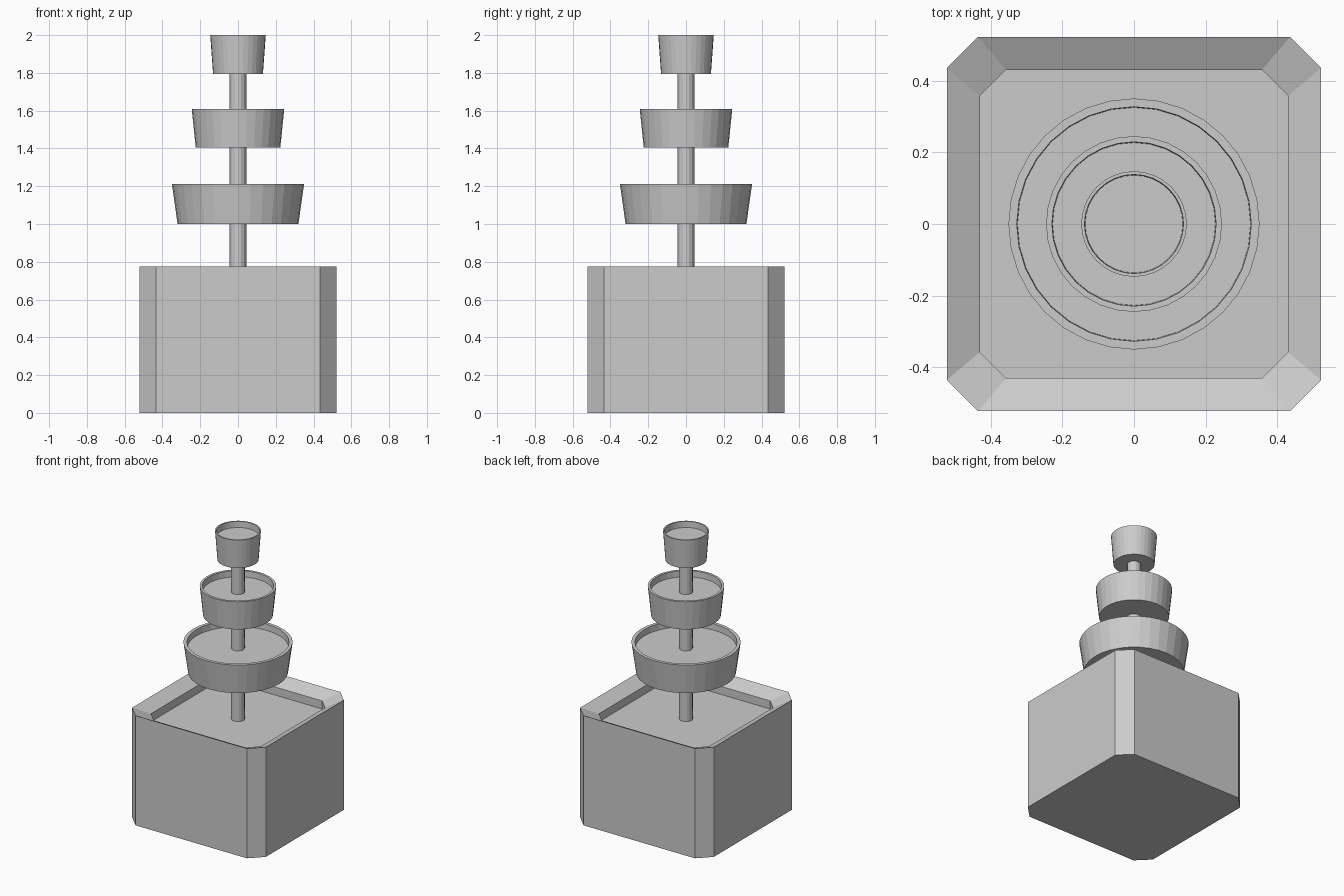
import bpy, bmesh
from math import cos, sin, tau

if "Cube" in bpy.data.objects:
    bpy.data.objects.remove(bpy.data.objects["Cube"])


def loft(name, rings):
    """Skin a closed solid through a list of equal-length point rings."""
    bm = bmesh.new()
    loops = [[bm.verts.new(p) for p in ring] for ring in rings]
    n = len(loops[0])
    for a, b in zip(loops, loops[1:]):
        for i in range(n):
            j = (i + 1) % n
            bm.faces.new((a[i], a[j], b[j], b[i]))
    bm.faces.new(loops[0][::-1])
    bm.faces.new(loops[-1])
    bmesh.ops.recalc_face_normals(bm, faces=bm.faces[:])
    mesh = bpy.data.meshes.new(name)
    bm.to_mesh(mesh)
    bm.free()
    obj = bpy.data.objects.new(name, mesh)
    bpy.context.collection.objects.link(obj)
    return obj


def octagon(half, corner, z):
    """Square ring with chamfered corners."""
    return [(half, -corner, z), (half, corner, z), (corner, half, z), (-corner, half, z),
            (-half, corner, z), (-half, -corner, z), (-corner, -half, z), (corner, -half, z)]


def circle(r, z, n=32):
    return [(r * cos(tau * i / n), r * sin(tau * i / n), z) for i in range(n)]


# Chamfered basin with inward-sloping rim and sunken surface
loft("basin", [octagon(0.522, 0.435, 0), octagon(0.522, 0.435, 0.775),
               octagon(0.43, 0.357, 0.727), octagon(0.43, 0.357, 0.67)])

# Central pole
loft("pole", [circle(0.044, 0.66, 16), circle(0.044, 1.80, 16)])

# Tapered bowls: bottom z, top z, bottom radius, top radius, inner radius
bowls = [("lower_bowl", 1.0, 1.212, 0.32, 0.35, 0.327),
         ("middle_bowl", 1.405, 1.61, 0.224, 0.245, 0.229),
         ("top_bowl", 1.795, 2.0, 0.132, 0.147, 0.138)]
for name, z0, z1, r0, r1, ri in bowls:
    loft(name, [circle(r0, z0), circle(r1, z1), circle(ri, z1),
                circle(ri - 0.002, z1 - 0.043)])
